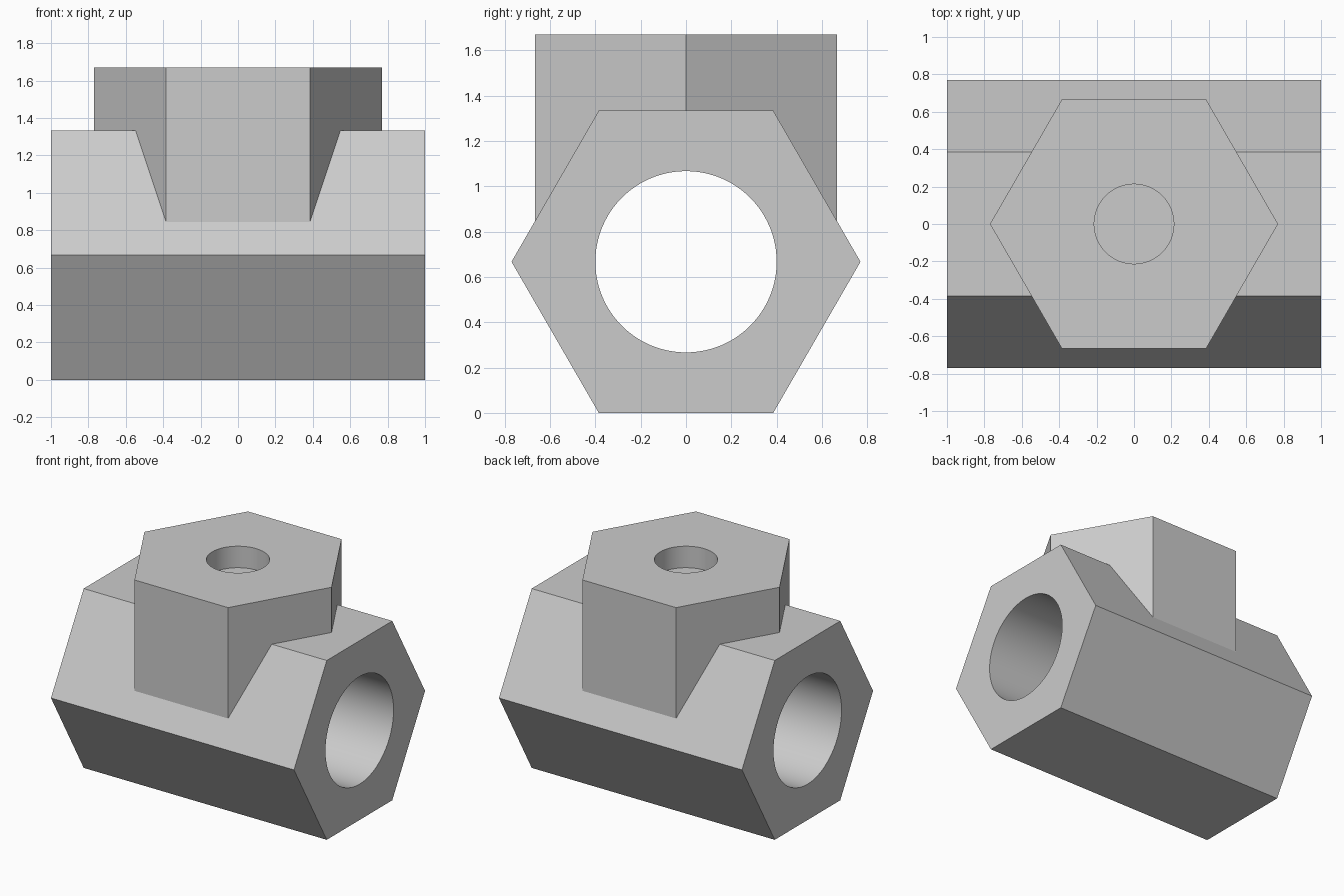
import bpy, bmesh, math
from mathutils import Matrix, Vector

cube = bpy.data.objects.get("Cube")
if cube:
    bpy.data.objects.remove(cube, do_unlink=True)

RADIUS = 0.77                                # corner radius of both hexagons
AXIS_Z = RADIUS * math.cos(math.radians(30))  # height of the tube axis
TOP = 1.67

grey = bpy.data.materials.new("plain grey")
grey.use_nodes = True
grey.diffuse_color = (0.6, 0.6, 0.6, 1)
grey.node_tree.nodes["Principled BSDF"].inputs["Base Color"].default_value = grey.diffuse_color


def prism(name, sides, radius, start, end, along_x=False):
    """Regular prism along z, or along x at the tube axis height."""
    bm = bmesh.new()
    ring = []
    for i in range(sides):
        a = math.tau * i / sides
        ring.append(bm.verts.new((radius * math.cos(a), radius * math.sin(a), start)))
    base = bm.faces.new(ring)
    extruded = bmesh.ops.extrude_face_region(bm, geom=[base], use_keep_orig=True)["geom"]
    verts = [g for g in extruded if isinstance(g, bmesh.types.BMVert)]
    bmesh.ops.translate(bm, verts=verts, vec=Vector((0, 0, end - start)))
    if along_x:
        turn = Matrix(((0, 0, 1), (1, 0, 0), (0, 1, 0))).to_4x4()
        bm.transform(Matrix.Translation((0, 0, AXIS_Z)) @ turn)
    bmesh.ops.recalc_face_normals(bm, faces=bm.faces)
    mesh = bpy.data.meshes.new(name)
    bm.to_mesh(mesh)
    bm.free()
    mesh.materials.append(grey)
    obj = bpy.data.objects.new(name, mesh)
    bpy.context.collection.objects.link(obj)
    return obj


def combine(target, tool, operation):
    """Apply a boolean and discard the tool object."""
    tool.hide_render = True
    mod = target.modifiers.new(operation.lower(), 'BOOLEAN')
    mod.operation = operation
    mod.solver = 'EXACT'
    mod.object = tool
    bpy.context.view_layer.objects.active = target
    bpy.ops.object.modifier_apply(modifier=mod.name)
    bpy.data.objects.remove(tool, do_unlink=True)


# Hexagonal tube joined to an upright hexagonal boss
body = prism("hex_tee_fitting", 6, RADIUS, -1, 1, along_x=True)
combine(body, prism("boss", 6, RADIUS, AXIS_Z, TOP), 'UNION')

# Through bore and shallow round pocket in the boss
combine(body, prism("bore_cutter", 96, 0.4, -1.2, 1.2, along_x=True), 'DIFFERENCE')
combine(body, prism("pocket_cutter", 64, 0.213, TOP - 0.16, TOP + 0.2), 'DIFFERENCE')

# Smooth round walls, crisp hexagon edges
bpy.ops.object.select_all(action='DESELECT')
body.select_set(True)
bpy.context.view_layer.objects.active = body
bpy.ops.object.shade_smooth_by_angle(angle=math.radians(30))
